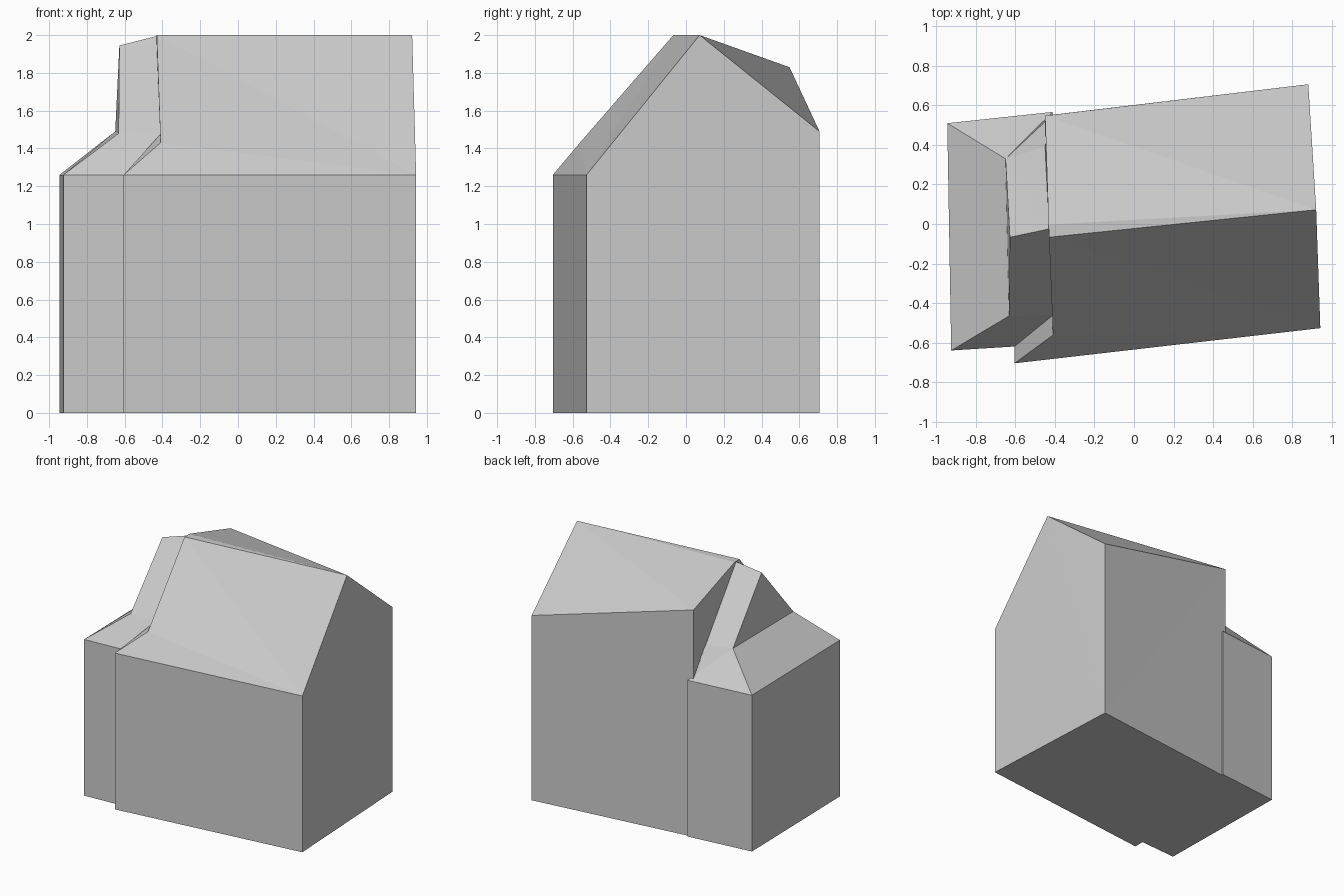
import bpy, bmesh

if "Cube" in bpy.data.objects:
    bpy.data.objects.remove(bpy.data.objects["Cube"])

# ground outline of main block + side wing, each with its eave height
outline = {
    'A': (-.925, -.64, 1.26), 'B': (-.605, -.62, 1.26), 'C': (-.605, -.705, 1.26),
    'D': (.943, -.527, 1.26), 'E': (.882, .707, 1.49), 'F': (-.412, .553, 1.26),
    'G': (-.412, .567, 1.26), 'H': (-.945, .51, 1.26),
}
# roof points: ridge, hips, valleys and the raised back corner
roof = {
    'R': (.922, .072, 2.0), 'S': (-.43, -.067, 2.0), 'Q': (-.432, -.003, 2.0),
    'P': (-.45, .548, 1.83), 'J': (-.45, .549, 1.27), 'V': (-.41, -.562, 1.43),
    'X': (-.412, -.463, 1.475), 'U': (-.43, -.067, 1.945), 'M': (-.43, -.025, 1.995),
    'T': (-.628, -.067, 1.945), 'W': (-.632, -.465, 1.48), 'Y': (-.65, .33, 1.49),
    'Z': (-.45, .39, 1.49),
}

bm = bmesh.new()
v = {k: bm.verts.new(p) for k, p in {**outline, **roof}.items()}
v.update({k.lower(): bm.verts.new((p[0], p[1], 0)) for k, p in outline.items()})

# plain walls and base
names = list(outline)
faces = [a.lower() + b.lower() + b + a
         for a, b in zip(names, names[1:] + names[:1]) if a + b not in ('DE', 'EF')]
faces.append('hgfedcba')
# gable wall and raised back wall
faces += ['deERD', 'efFJPE']
# main roof: front slope, clipped corner, twisted back slope
faces += ['CDRSV', 'CVXB', 'REP', 'RPQ', 'RQS']
# exposed wall of the main block above the wing
faces += ['VSQMUX', 'QPJZM']
# wing roof: front slope, side hip, small gable, back hip
faces += ['ABXW', 'WXUT', 'AWYH', 'WTY', 'TUM', 'TMY', 'YMZ', 'HYZJFG']

for f in faces:
    bm.faces.new([v[c] for c in f])
bmesh.ops.triangulate(bm, faces=[f for f in bm.faces if len(f.verts) > 4])
bmesh.ops.recalc_face_normals(bm, faces=bm.faces)

mesh = bpy.data.meshes.new("house_shell")
bm.to_mesh(mesh)
bm.free()
bpy.context.collection.objects.link(bpy.data.objects.new("house_shell", mesh))
